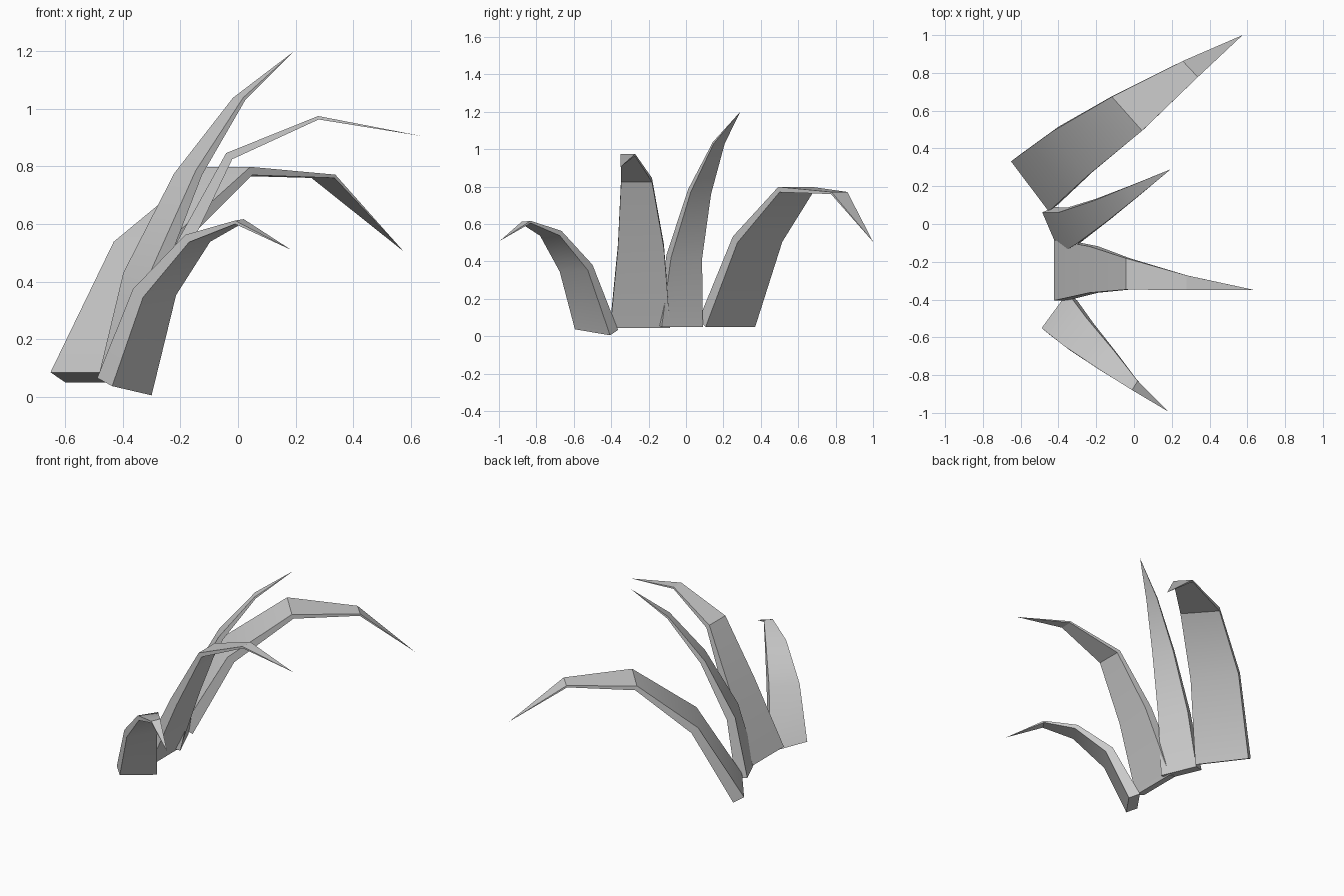
import bpy, bmesh, math
from mathutils import Vector

if "Cube" in bpy.data.objects:
    bpy.data.objects.remove(bpy.data.objects["Cube"])

# Blade thickness at each station from the base up (the tip is a point)
THICK = [0.073, 0.052, 0.03, 0.012]


def blade(name, near, far, tip):
    """Loft a tapering strip: near/far are the underside edges, thickened upward."""
    near = [Vector(p) for p in near]
    far = [Vector(p) for p in far]
    spine = [(a + b) / 2 for a, b in zip(near, far)] + [Vector(tip)]
    dirs = [(b - a).normalized() for a, b in zip(spine, spine[1:])]
    bm = bmesh.new()
    rings = []
    for i, (a, b) in enumerate(zip(near, far)):
        tangent = dirs[i] + dirs[max(i - 1, 0)]
        up = tangent.cross(b - a).normalized() * THICK[i]
        rings.append([bm.verts.new(p) for p in (a, b, b + up, a + up)])
    bm.faces.new(rings[0])
    for r0, r1 in zip(rings, rings[1:]):
        for k in range(4):
            j = (k + 1) % 4
            bm.faces.new((r0[k], r0[j], r1[j], r1[k]))
    end = bm.verts.new(tip)
    for k in range(4):
        bm.faces.new((rings[-1][k], rings[-1][(k + 1) % 4], end))
    bmesh.ops.recalc_face_normals(bm, faces=bm.faces)
    mesh = bpy.data.meshes.new(name)
    bm.to_mesh(mesh)
    bm.free()
    ob = bpy.data.objects.new(name, mesh)
    bpy.context.collection.objects.link(ob)
    bpy.ops.object.select_all(action='DESELECT')
    ob.select_set(True)
    bpy.context.view_layer.objects.active = ob
    bpy.ops.object.shade_smooth_by_angle(angle=math.radians(30))


# Wide drooping blade at the back
blade("back_blade",
      [(-.40, .105, .05), (-.22, .275, .50), (.05, .50, .77), (.335, .775, .76)],
      [(-.60, .37, .05), (-.40, .515, .505), (-.11, .68, .77), (.255, .86, .76)],
      (.575, 1.0, .505))

# Tall upright blade
blade("tall_blade",
      [(-.325, -.13, .05), (-.26, -.08, .42), (-.125, .025, .77), (.025, .148, 1.03)],
      [(-.42, .09, .05), (-.355, .086, .415), (-.20, .134, .76), (-.01, .207, 1.03)],
      (.195, .29, 1.2))

# Broad middle blade
blade("middle_blade",
      [(-.355, -.405, .045), (-.19, -.364, .47), (-.02, -.347, .825), (.28, -.35, .963)],
      [(-.355, -.085, .045), (-.19, -.118, .47), (-.02, -.182, .825), (.28, -.272, .963)],
      (.64, -.35, .905))

# Short drooping blade at the front
blade("front_blade",
      [(-.437, -.594, .037), (-.33, -.675, .345), (-.17, -.78, .537), (-.01, -.878, .60)],
      [(-.30, -.406, .005), (-.215, -.525, .353), (-.097, -.675, .538), (.02, -.83, .605)],
      (.185, -.995, .51))
